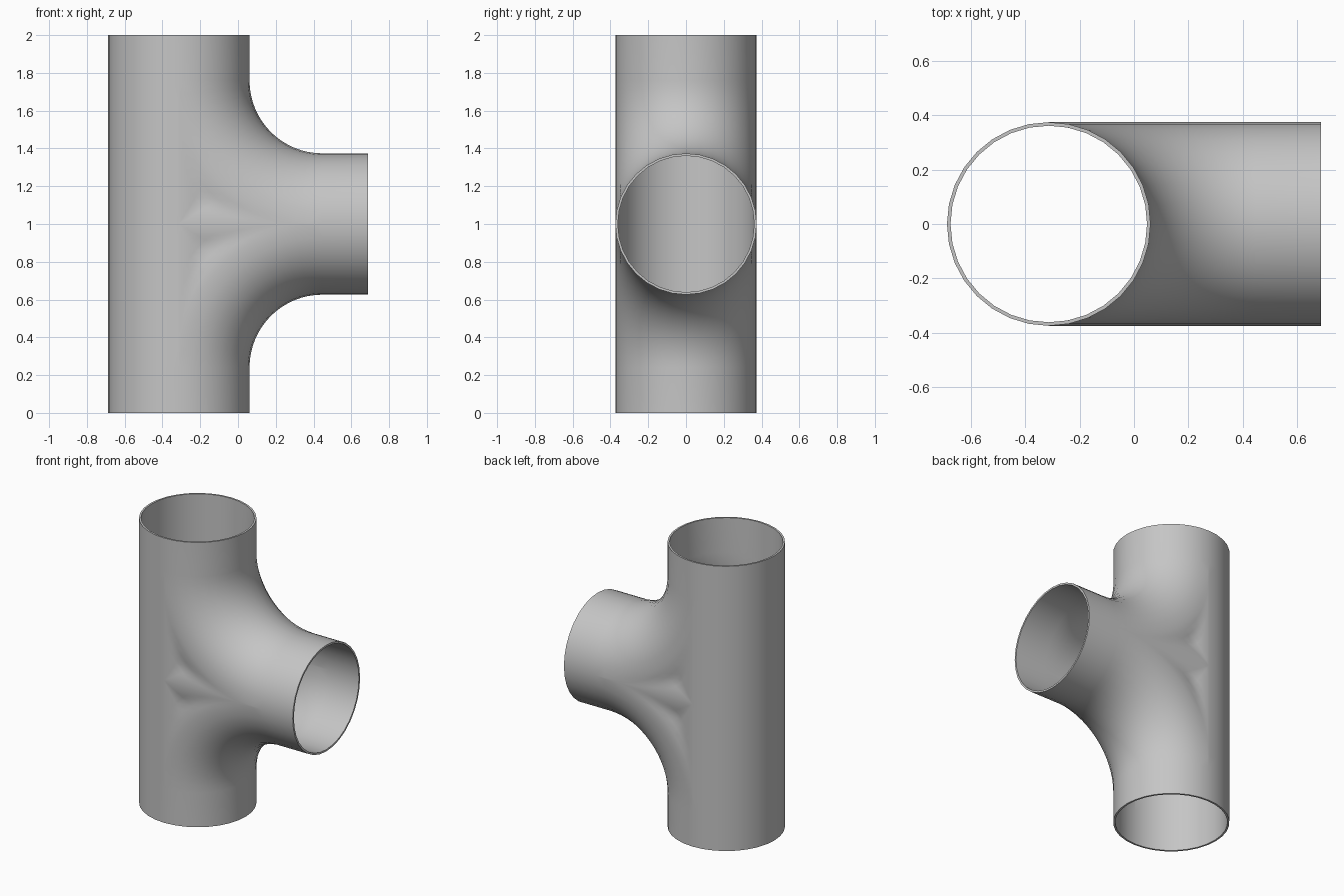
import bpy, bmesh
from math import cos, sin, pi, sqrt, hypot
from mathutils import Vector

if "Cube" in bpy.data.objects:
    bpy.data.objects.remove(bpy.data.objects["Cube"])

RADIUS, WALL, FILLET = 0.374, 0.013, 0.385
BEND = RADIUS + FILLET         # centre-line radius of the elbow blends
REACH = 1.0                    # axis crossing to each open end
AXIS = Vector((-0.313, 0, 1))  # where the pipe axes cross
SEGMENTS, ARC_STEPS, CHEEK_STEPS = 16, 16, 8
ARC = [pi / 2 * i / ARC_STEPS for i in range(ARC_STEPS + 1)]
CHEEK = [i / CHEEK_STEPS for i in range(CHEEK_STEPS + 1)]


def elbow_path(t, radius):
    """Run end -> elbow arc -> branch end, at angle t around the pipes."""
    y, d = radius * sin(t), BEND - radius * cos(t)
    arc = [Vector((BEND - d * cos(a), y, BEND - d * sin(a))) for a in ARC]
    return [Vector((radius * cos(t), y, REACH)), *arc, Vector((REACH, y, radius * cos(t)))]


def back_path(t, radius):
    """Straight line down the back of the run pipe."""
    heights = [REACH] + [BEND * s for s in reversed(CHEEK)]
    heights += [-z for z in reversed(heights[:-1])]
    return [Vector((-radius * cos(t), radius * sin(t), z)) for z in heights]


def cheek_path(s, radius):
    """Elbow centre line shrunk towards the crossing, on the outermost pipe."""
    path = []
    for a in ARC:
        x, z = s * BEND * (1 - cos(a)), s * BEND * (1 - sin(a))
        offset = min(x, z, abs(hypot(BEND - x, BEND - z) - BEND))
        path.append(Vector((x, sqrt(radius ** 2 - offset ** 2), z)))
    return path


def add_grid(bm, rows, flip_y=1, flip_z=1, cyclic=False):
    """Fill quads between rows of points."""
    rings = [[bm.verts.new(AXIS + Vector((p.x, p.y * flip_y, p.z * flip_z))) for p in row]
             for row in rows]
    count = len(rings[0])
    for r0, r1 in zip(rings, rings[1:]):
        for j in range(count if cyclic else count - 1):
            k = (j + 1) % count
            bm.faces.new((r0[j], r0[k], r1[k], r1[j]))


def wall_sections(path):
    """Closed outer-and-inner wall sections through half a turn, rims included."""
    turns = [-pi / 2 + pi * i / SEGMENTS for i in range(SEGMENTS + 1)]
    return [path(t, RADIUS) + path(t, RADIUS - WALL)[::-1] for t in turns]


bm = bmesh.new()
# back half of the run
add_grid(bm, wall_sections(back_path), cyclic=True)
for side_z in (1, -1):
    # elbow blend between run and branch
    add_grid(bm, wall_sections(elbow_path), flip_z=side_z, cyclic=True)
    # cheeks where run, branch and elbows meet
    for side_y in (1, -1):
        for radius in (RADIUS, RADIUS - WALL):
            add_grid(bm, [cheek_path(s, radius) for s in CHEEK], side_y, side_z)
bmesh.ops.remove_doubles(bm, verts=bm.verts, dist=1e-4)
# drop the wall faces hidden between the elbows and cheeks
hidden = [f for f in bm.faces
          if all(abs(abs(v.co.y) - RADIUS + WALL / 2) < WALL for v in f.verts)
          and abs(f.normal.y) < 0.01 and BEND > abs(f.calc_center_median().z - AXIS.z)
          and f.calc_center_median().x < AXIS.x + BEND
          and any(len(e.link_faces) > 2 for e in f.edges)]
bmesh.ops.delete(bm, geom=hidden, context="FACES")
bmesh.ops.recalc_face_normals(bm, faces=bm.faces)

mesh = bpy.data.meshes.new("pipe_tee")
bm.to_mesh(mesh)
bm.free()
tee = bpy.data.objects.new("pipe_tee", mesh)
bpy.context.collection.objects.link(tee)

# plain grey metal
grey = bpy.data.materials.new("grey_metal")
grey.use_nodes = True
colour = (0.56, 0.56, 0.56, 1)
grey.diffuse_color = colour
grey.node_tree.nodes["Principled BSDF"].inputs["Base Color"].default_value = colour
mesh.materials.append(grey)

# smooth pipe walls with crisp rims
bpy.ops.object.select_all(action="DESELECT")
tee.select_set(True)
bpy.context.view_layer.objects.active = tee
bpy.ops.object.shade_smooth_by_angle(angle=pi / 6)
